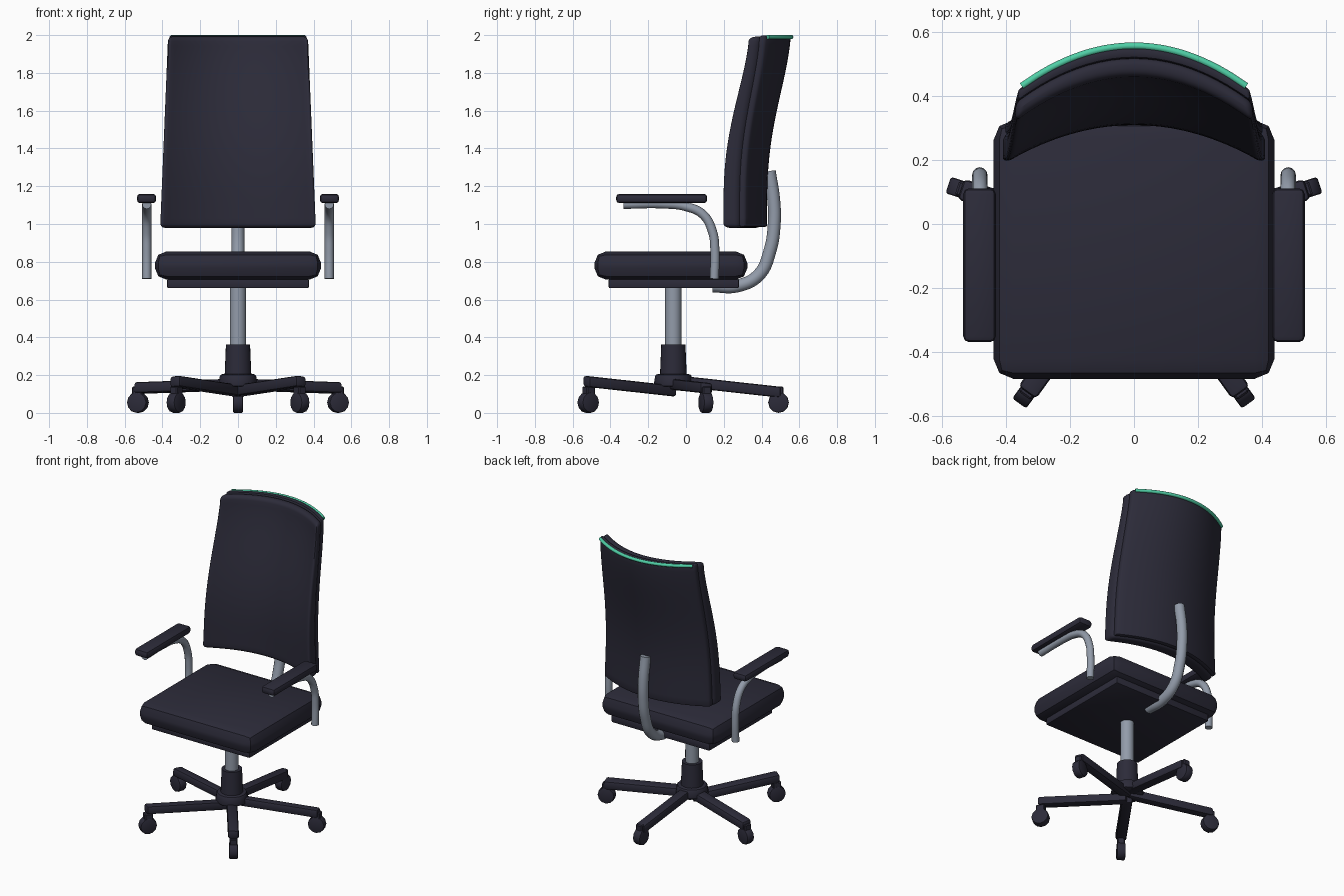
import bpy, bmesh, math
from mathutils import Matrix, Vector

if "Cube" in bpy.data.objects:
    bpy.data.objects.remove(bpy.data.objects["Cube"], do_unlink=True)


def material(name, rgb):
    m = bpy.data.materials.new(name)
    m.use_nodes = True
    m.diffuse_color = (*rgb, 1)
    m.node_tree.nodes["Principled BSDF"].inputs["Base Color"].default_value = (*rgb, 1)
    return m


DARK = material("charcoal", (0.025, 0.024, 0.041))
METAL = material("grey metal", (0.29, 0.33, 0.40))
GREEN = material("mint green", (0.08, 0.62, 0.38))
BASE_Y = -0.067


def smooth(obj, angle):
    bpy.ops.object.select_all(action="DESELECT")
    obj.select_set(True)
    bpy.context.view_layer.objects.active = obj
    bpy.ops.object.shade_smooth_by_angle(angle=math.radians(angle))


def finish(name, bm, mat, angle=35):
    bmesh.ops.recalc_face_normals(bm, faces=bm.faces)
    mesh = bpy.data.meshes.new(name)
    bm.to_mesh(mesh)
    bm.free()
    mesh.materials.append(mat)
    obj = bpy.data.objects.new(name, mesh)
    bpy.context.collection.objects.link(obj)
    smooth(obj, angle)


def round_edges(bm, width, segments):
    bmesh.ops.recalc_face_normals(bm, faces=bm.faces)
    bm.normal_update()
    edges = [e for e in bm.edges if len(e.link_faces) == 2 and e.calc_face_angle() > 0.7]
    bmesh.ops.bevel(bm, geom=edges, offset=width, segments=segments,
                    profile=0.5, affect="EDGES", clamp_overlap=True)


def box(name, low, high, bevel, segments, mat, place=Matrix()):
    low, high = Vector(low), Vector(high)
    size = Matrix.Diagonal(high - low).to_4x4()
    bm = bmesh.new()
    bmesh.ops.create_cube(bm, size=1, matrix=Matrix.Translation((low + high) / 2) @ size)
    round_edges(bm, bevel, segments)
    bm.transform(place)
    finish(name, bm, mat)


def cylinder(name, r1, r2, z1, z2, mat, sides=24, bevel=0, place=None):
    bm = bmesh.new()
    bmesh.ops.create_cone(bm, cap_ends=True, segments=sides, radius1=r1, radius2=r2,
                          depth=z2 - z1)
    if bevel:
        round_edges(bm, bevel, 2)
    bm.transform(place or Matrix.Translation((0, BASE_Y, (z1 + z2) / 2)))
    finish(name, bm, mat)


def tube(name, points, radius, mat):
    curve = bpy.data.curves.new(name, "CURVE")
    curve.dimensions = "3D"
    curve.bevel_depth = radius
    curve.bevel_resolution = 4
    curve.resolution_u = 8
    curve.use_fill_caps = True
    spline = curve.splines.new("BEZIER")
    spline.bezier_points.add(len(points) - 1)
    for p, co in zip(spline.bezier_points, points):
        p.co = co
        p.handle_left_type = p.handle_right_type = "AUTO"
    curve.materials.append(mat)
    obj = bpy.data.objects.new(name, curve)
    bpy.context.collection.objects.link(obj)
    bpy.ops.object.select_all(action="DESELECT")
    obj.select_set(True)
    bpy.context.view_layer.objects.active = obj
    bpy.ops.object.convert(target="MESH")
    smooth(bpy.context.view_layer.objects.active, 50)


# Backrest surface: leans back with height and wraps forward at the sides
def lean(z):
    t = min(max((z - 1.1) / 0.95, 0), 1) ** 1.3
    return t * t * (3 - 2 * t)


def back_y(u, z):
    s = lean(z)
    return 0.43 + 0.127 * s - (0.12 + 0.02 * s) * u * u


def half_width(z):
    return 0.412 - 0.042 * (z - 0.98) / 1.02


def back_slab(name, z1, z2, front, rear, scale, bevel, segments):
    bm = bmesh.new()
    bmesh.ops.create_grid(bm, x_segments=20, y_segments=20, size=1)
    extruded = bmesh.ops.extrude_face_region(bm, geom=bm.faces[:], use_keep_orig=True)["geom"]
    outer = {g for g in extruded if isinstance(g, bmesh.types.BMVert)}
    for v in bm.verts:
        u, z = v.co.x * scale, z1 + (z2 - z1) * (v.co.y + 1) / 2
        depth = rear if v in outer else front(z)
        v.co = (u * half_width(z), back_y(u, z) - depth, z)
    round_edges(bm, bevel, segments)
    finish(name, bm, DARK, 40)


back_slab("back_cushion", 0.98, 1.992, lambda z: 0.12 - 0.03 * lean(z), 0.033, 1, 0.028, 4)
back_slab("back_shell", 0.985, 1.998, lambda z: 0.035, 0, 0.98, 0.01, 2)

# Trim along the top edge of the shell
trim = [(u * 0.37, back_y(u, 1.99) + 0.003, 1.99) for u in [i / 6 * 0.95 for i in range(-6, 7)]]
tube("top_trim", trim, 0.011, GREEN)

# Seat
box("seat", (-0.44, -0.485, 0.705), (0.44, 0.325, 0.855), 0.062, 2, DARK)
box("seat_plate", (-0.375, -0.41, 0.66), (0.375, 0.28, 0.71), 0.008, 2, DARK)

# Curved tube holding the backrest
spine = [(0.14, 0.672), (0.27, 0.672), (0.385, 0.73), (0.445, 0.86),
         (0.467, 1.0), (0.465, 1.12), (0.441, 1.28)]
tube("back_support", [(0, y, z) for y, z in spine], 0.034, METAL)

# Armrests
arm = [(0.15, 0.71), (0.153, 0.86), (0.14, 0.96), (0.09, 1.05), (0, 1.092),
       (-0.12, 1.106), (-0.33, 1.104)]
for side, label in ((1, "left"), (-1, "right")):
    tube(label + "_arm_tube", [(side * 0.483, y, z) for y, z in arm], 0.024, METAL)
    xs = sorted((side * 0.433, side * 0.535))
    box(label + "_arm_pad", (xs[0], -0.37, 1.11), (xs[1], 0.112, 1.16), 0.018, 2, DARK)

# Column and hub
cylinder("gas_column", 0.043, 0.043, 0.34, 0.67, METAL)
cylinder("column_sleeve", 0.071, 0.064, 0.19, 0.362, DARK)
cylinder("hub", 0.105, 0.095, 0.14, 0.205, DARK, 16, 0.012)

# Five legs with castors
for i in range(5):
    turn = Matrix.Translation((0, BASE_Y, 0)) @ Matrix.Rotation(
        math.radians(90 + 72 * i), 4, "Z")
    mid_y = (turn @ Vector((0.28, 0, 0))).y
    slope = Matrix.Identity(4)
    slope[2][1], slope[2][3] = -0.11, 0.11 * mid_y
    box(f"leg_{i + 1}", (0, -0.034, 0.112), (0.57, 0.034, 0.17), 0.014, 2, DARK, slope @ turn)
    box(f"castor_stem_{i + 1}", (0.527, -0.024, 0.06), (0.583, 0.024, 0.14), 0.006, 1, DARK, turn)
    axle = turn @ Matrix.Translation((0.557, 0, 0.055)) @ Matrix.Rotation(math.pi / 2, 4, "X")
    cylinder(f"castor_{i + 1}", 0.055, 0.055, -0.027, 0.027, DARK, 12, 0.008, axle)
